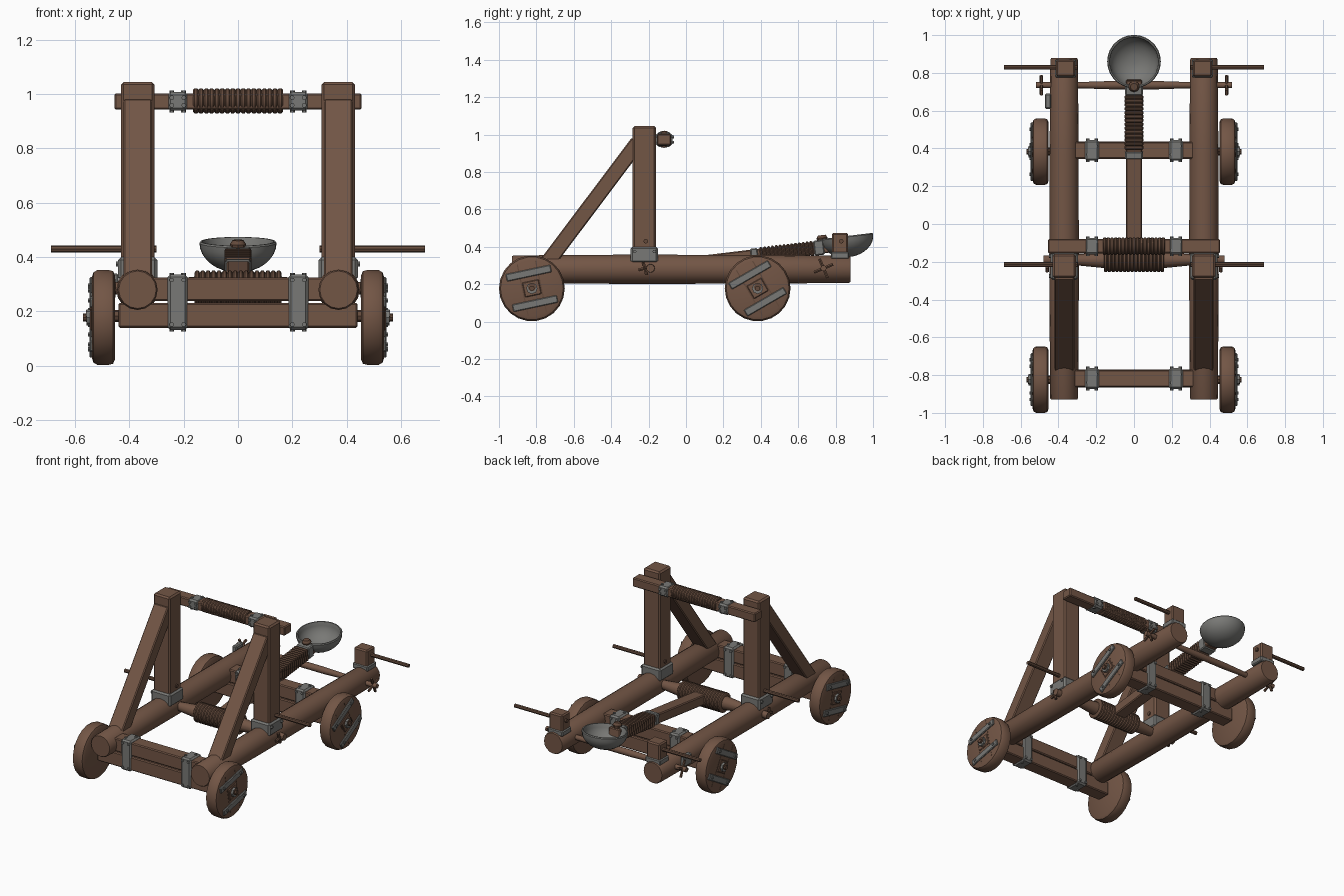
import bpy, bmesh, math, random
from mathutils import Vector, Matrix

if "Cube" in bpy.data.objects:
    bpy.data.objects.remove(bpy.data.objects["Cube"])

random.seed(4)

def mat(name, col):
    m = bpy.data.materials.new(name)
    m.diffuse_color = (*col, 1)
    m.use_nodes = True
    m.node_tree.nodes["Principled BSDF"].inputs["Base Color"].default_value = m.diffuse_color
    return m

WOOD = mat("brown wood", (0.17, 0.092, 0.060))
DARK = mat("dark wood and rope", (0.125, 0.068, 0.044))
METAL = mat("grey iron", (0.19, 0.19, 0.18))

def finish(bm, name, m, smooth=True, bevel=0):
    bmesh.ops.recalc_face_normals(bm, faces=bm.faces)
    me = bpy.data.meshes.new(name)
    bm.to_mesh(me)
    bm.free()
    me.materials.append(m)
    ob = bpy.data.objects.new(name, me)
    bpy.context.collection.objects.link(ob)
    if bevel:
        b = ob.modifiers.new("bevel", 'BEVEL')
        b.width = bevel
        b.segments = 1
    if smooth:
        bpy.context.view_layer.objects.active = ob
        ob.select_set(True)
        bpy.ops.object.shade_smooth_by_angle(angle=math.radians(40))
        ob.select_set(False)
    return ob

def box(name, lo, hi, m, rot=None, bevel=0.006):
    """Box from corner to corner, optionally rotated about its centre."""
    lo, hi = Vector(lo), Vector(hi)
    bm = bmesh.new()
    bmesh.ops.create_cube(bm, size=1)
    M = Matrix.Translation((lo + hi) / 2) @ (rot or Matrix()) @ Matrix.Diagonal((*(hi - lo), 1))
    bmesh.ops.transform(bm, matrix=M, verts=bm.verts)
    return finish(bm, name, m, False, bevel)

def lathe(name, origin, axis, profile, m, n=16, closed=False):
    """Spin (distance along axis, radius) pairs round an axis; ends capped."""
    bm = bmesh.new()
    q = Vector(axis).to_track_quat('Z', 'Y')
    rings = [[bm.verts.new(Vector(origin) + q @ Vector((r * math.cos(2 * math.pi * i / n),
              r * math.sin(2 * math.pi * i / n), d))) for i in range(n)] for d, r in profile]
    for a, b in zip(rings, rings[1:]):
        for i in range(n):
            bm.faces.new((a[i], a[(i + 1) % n], b[(i + 1) % n], b[i]))
    bm.faces.new(rings[0])
    bm.faces.new(rings[-1])
    return finish(bm, name, m)

def rod(name, p, q, r, m, n=10):
    d = Vector(q) - Vector(p)
    return lathe(name, p, d, [(0, r), (d.length, r)], m, n)

def coil(name, origin, axis, length, r, turns, m, scale=1.12):
    """Rope winding made of ridged rings."""
    prof = []
    for i in range(turns):
        a = length / turns
        prof += [(i * a, r), (i * a + a * .25, r * scale), (i * a + a * .75, r * scale)]
    return lathe(name, origin, axis, prof + [(length, r)], m, 16)

def band(name, x, y0, y1, z0, z1):
    """Iron band round a cross beam, with nail studs on all four sides."""
    box(name, (x - .037, y0, z0), (x + .037, y1, z1), METAL, bevel=.01)
    for dx in (-.022, .022):
        for z in (z0 + .02, z1 - .02):
            rod(name + "_nail", (x + dx, y0 - .008, z), (x + dx, y1 + .008, z), .009, METAL, 6)
        yc = (y0 + y1) / 2 + dx
        rod(name + "_nail", (x + dx, yc, z0 - .006), (x + dx, yc, z1 + .006), .009, METAL, 6)

# axle beams: stacked pair, iron bands, axle
for y in (-.818, .39):
    box("lower_axle_beam", (-.44, y - .047, .14), (.44, y + .047, .232), WOOD)
    box("upper_axle_beam", (-.32, y - .045, .238), (.32, y + .045, .325), WOOD)
    for x in (-.222, .222):
        band("axle_band", x, y - .055, y + .055, .132, .336)
    rod("axle", (-.56, y - .006, .184), (.56, y - .006, .184), .022, DARK, 8)

for s in (-1, 1):
    # side rail log
    lathe("side_rail", (s * .37, -.93, .28), (0, 1, 0),
          [(0, .069), (.008, .074), (.6, .078), (1.3, .077), (1.80, .073), (1.81, .068)], WOOD, 16)
    # upright and slanted brace
    box("upright", (s * .369 - .062, -.285, .30), (s * .369 + .062, -.16, 1.045), WOOD, bevel=.01)
    lo, hi = Vector((0, -.76, .29)), Vector((0, -.275, .935))
    c, d = (lo + hi) / 2, hi - lo
    h = d.length / 2 + .03
    box("brace", (s * .369 - .053, c.y - .041, c.z - h), (s * .369 + .053, c.y + .041, c.z + h), WOOD,
        Matrix.Rotation(-math.atan2(d.y, d.z), 4, 'X'))
    # iron shoe at the foot of the upright
    box("upright_shoe", (s * .369 - .072, -.296, .315), (s * .369 + .072, -.15, .40), METAL, bevel=.01)
    for y in (-.275, -.17):
        rod("shoe_nail", (s * .36, y, .375), (s * .45, y, .375), .010, METAL, 6)
    # rear post on the rail
    box("rear_post", (s * .362 - .05, .78, .34), (s * .362 + .05, .867, .475), WOOD, bevel=.008)
    box("rear_post_shoe", (s * .362 - .056, .775, .335), (s * .362 + .056, .872, .372), METAL)
    # long handles through post and upright
    for y in (.83, -.215):
        rod("handle_bar", (s * .30, y, .43), (s * .688, y, .43), .0125, DARK, 8)
    # capstan spokes at the ends of both cross shafts
    for y, x, t in ((.735, .49, .4), (-.22, .46, .25)):
        for k in range(2):
            a = t + k * math.pi / 2
            v = Vector((0, math.cos(a), math.sin(a))) * (.055 if y > 0 else .035)
            o = Vector((s * x, y, .285))
            rod("shaft_spoke", o - v, o + v, .009, DARK, 6)
    # wheels with two straps and a hub
    for y, ang in ((-.824, 12), (.383, 30)):
        zc = .178
        lathe("wheel", (0, y, zc), (s, 0, 0),
              [(.452, .155), (.460, .172), (.475, .176), (.518, .176), (.532, .168), (.538, .15)], WOOD, 22)
        R = Matrix.Rotation(math.radians(ang), 4, 'X')
        for o in (-.083, .083):
            p = R @ Vector((0, 0, o))
            c = Vector((s * .537, y, zc)) + p
            e = Vector((.010, .122, .02))
            box("wheel_strap", c - e, c + e, METAL, R, .004)
            for k in (-.09, .09):
                n = c + R @ Vector((0, k, 0))
                rod("strap_nail", n, n + Vector((s * .016, 0, 0)), .009, METAL, 6)
        c = Vector((s * .536, y, zc))
        e = Vector((.008, .045, .04))
        box("hub_plate", c - e, c + e, WOOD, R, .004)
        rod("hub_cap", c, c + Vector((s * .022, 0, 0)), .03, METAL, 8)
        rod("axle_tip", c, c + Vector((s * .034, 0, 0)), .014, DARK, 8)

# plank seams across the outer wheel faces
for s in (-1, 1):
    for y, ang in ((-.824, 12), (.383, 30)):
        R = Matrix.Rotation(math.radians(ang + 90), 4, 'X')
        for o in (-.05, .05):
            c = Vector((s * .537, y, .178)) + R @ Vector((0, 0, o))
            e = Vector((.002, .14, .003))
            box("wheel_seam", c - e, c + e, DARK, R, 0)

# top crossbar with rope padding
box("top_crossbar", (-.455, -.155, .943), (.455, -.08, 1.003), WOOD)
coil("crossbar_padding", (-.165, -.117, .975), (1, 0, 0), .33, .041, 17, DARK)
for x in (-.222, .222):
    band("crossbar_band", x, -.162, -.073, .939, 1.007)

# torsion shaft with rope bundle, and rear winch shaft
lathe("torsion_shaft", (-.48, -.19, .285), (1, 0, 0),
      [(0, .022), (.17, .028), (.34, .045), (.62, .045), (.79, .028), (.96, .022)], WOOD, 12)
coil("torsion_rope", (-.16, -.19, .285), (1, 0, 0), .32, .058, 16, DARK)
lathe("winch_shaft", (-.52, .735, .285), (1, 0, 0),
      [(0, .016), (.25, .017), (.40, .022), (.64, .022), (.79, .017), (1.04, .016)], WOOD, 10)

# throwing arm, built along its tilt
tilt = math.atan(.12)
u = Vector((0, math.cos(tilt), math.sin(tilt)))
w = Vector((0, -math.sin(tilt), math.cos(tilt)))
base = Vector((0, -.19, .287))
R = Matrix.Rotation(tilt, 4, 'X')

def arm_box(name, a, b, hw, hh, m):
    c = base + u * (a + b) / 2
    e = Vector((hw, (b - a) / 2, hh))
    return box(name, c - e, c + e, m, R)

arm_box("throwing_arm", 0, .96, .042, .033, WOOD)
arm_box("arm_collar", .54, .58, .047, .038, METAL)
arm_box("bowl_collar", .88, .935, .047, .04, METAL)
for i in range(14):  # rope turns round the arm
    a = .59 + i * .0207
    arm_box("arm_rope", a, a + .0175, .049, .041, DARK)
lathe("rope_knot", base + u * .93 + w * .03, w, [(0, .025), (.02, .03), (.035, .02)], DARK, 8)

# iron bowl, thin shell tilted with the arm
rim = Vector((0, .86, .452))
prof = [(-.108 * math.cos(t), .142 * math.sin(t)) for t in [k * math.pi / 16 for k in range(1, 9)]]
inner = [(-.098 * math.cos(t), .128 * math.sin(t)) for t in [k * math.pi / 16 for k in range(8, 0, -1)]]
lathe("bowl", rim, w, prof + [(.006, .138), (.006, .131)] + inner, METAL, 28)

# small iron ratchet block on the left rail
box("ratchet_block", (-.472, .61, .27), (-.44, .69, .34), METAL)
